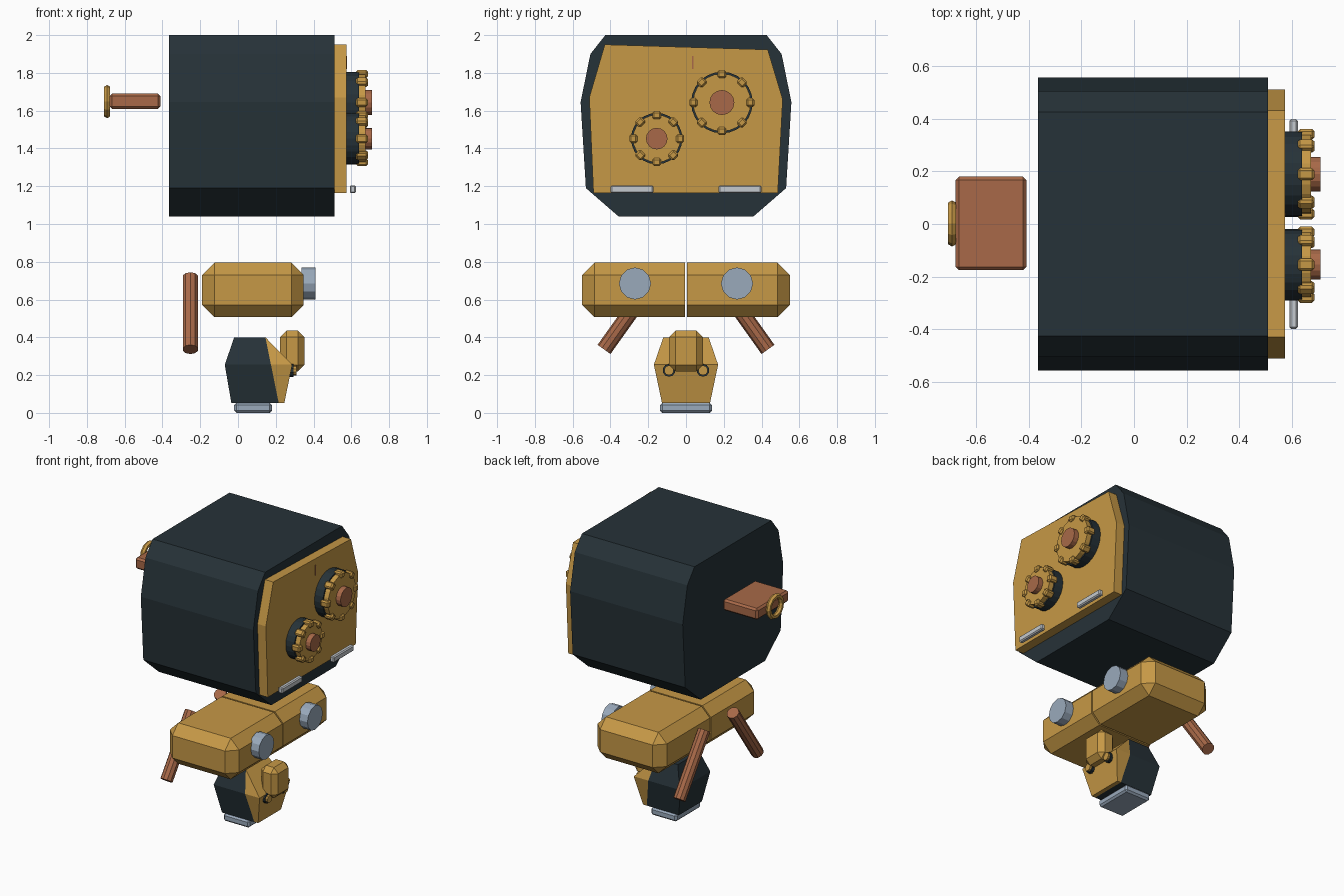
import bpy, bmesh, math
from mathutils import Matrix, Vector

if "Cube" in bpy.data.objects:
    bpy.data.objects.remove(bpy.data.objects["Cube"])


def material(name, rgb):
    m = bpy.data.materials.new(name)
    m.diffuse_color = (*rgb, 1)
    m.use_nodes = True
    m.node_tree.nodes["Principled BSDF"].inputs["Base Color"].default_value = m.diffuse_color
    return m


DARK = material("dark slate", (0.0194, 0.0319, 0.0395))
GOLD = material("brass", (0.565, 0.315, 0.061))
COPPER = material("copper", (0.392, 0.141, 0.065))
SILVER = material("silver", (0.56, 0.59, 0.62))
STEEL = material("blue steel", (0.32, 0.40, 0.50))


def finish(bm, name, *mats):
    bmesh.ops.recalc_face_normals(bm, faces=bm.faces)
    me = bpy.data.meshes.new(name)
    bm.to_mesh(me)
    bm.free()
    for m in mats:
        me.materials.append(m)
    ob = bpy.data.objects.new(name, me)
    bpy.context.collection.objects.link(ob)
    return ob


def add_box(bm, lo, hi, bevel=0.0, matrix=None):
    """Box between two corners with chamfered edges."""
    lo, hi = Vector(lo), Vector(hi)
    t = bmesh.new()
    bmesh.ops.create_cube(t, size=1, matrix=Matrix.Translation((lo + hi) / 2) @ Matrix.Diagonal((*(hi - lo), 1)))
    if bevel:
        bmesh.ops.bevel(t, geom=t.edges[:], offset=bevel, segments=1, affect='EDGES')
    if matrix:
        t.transform(matrix)
    me = bpy.data.meshes.new("tmp")
    t.to_mesh(me)
    t.free()
    bm.from_mesh(me)
    bpy.data.meshes.remove(me)


def box(name, mat, lo, hi, bevel=0.0):
    bm = bmesh.new()
    add_box(bm, lo, hi, bevel)
    return finish(bm, name, mat)


def rod(name, mat, a, b, r, sides):
    """Cylinder between two points."""
    a, b = Vector(a), Vector(b)
    rot = (b - a).to_track_quat('Z', 'Y').to_matrix().to_4x4()
    bm = bmesh.new()
    bmesh.ops.create_cone(bm, cap_ends=True, segments=sides, radius1=r, radius2=r, depth=(b - a).length,
                          matrix=Matrix.Translation((a + b) / 2) @ rot)
    return finish(bm, name, mat)


def disc_x(name, mat, x0, x1, y, z, r, sides):
    return rod(name, mat, (x0, y, z), (x1, y, z), r, sides)


def loft(bm, rings):
    """Skin closed rings of points and cap both ends."""
    vs = [[bm.verts.new(p) for p in ring] for ring in rings]
    n = len(vs[0])
    for a, b in zip(vs, vs[1:]):
        for i in range(n):
            bm.faces.new((a[i], a[(i + 1) % n], b[(i + 1) % n], b[i]))
    bm.faces.new(vs[0])
    bm.faces.new(vs[-1])


def prism_x(name, mat, x0, x1, yz):
    bm = bmesh.new()
    loft(bm, [[(x, y, z) for y, z in yz] for x in (x0, x1)])
    return finish(bm, name, mat)


# Head block and face plate
half = [(0.427, 2.0), (0.506, 1.9), (0.558, 1.645), (0.53, 1.19), (0.357, 1.04)]
prism_x("head", DARK, -0.365, 0.51, half + [(-y, z) for y, z in reversed(half)])
prism_x("face_plate", GOLD, 0.51, 0.575, [(-0.43, 1.95), (0.433, 1.923), (0.512, 1.66),
                                          (0.486, 1.163), (-0.49, 1.163), (-0.512, 1.67)])
box("face_mark", COPPER, (0.57, 0.033, 1.82), (0.578, 0.041, 1.89))

# Gear eyes: dark barrel, brass toothed disc, copper pupil
for side, y, z, r, pupil in (("right", 0.19, 1.643, 0.163, 0.066), ("left", -0.155, 1.452, 0.136, 0.057)):
    disc_x(side + "_eye_barrel", DARK, 0.57, 0.64, y, z, r, 24)
    disc_x(side + "_eye_disc", GOLD, 0.63, 0.675, y, z, r - 0.01, 24)
    disc_x(side + "_eye_pupil", COPPER, 0.66, 0.71, y, z, pupil, 16)
    bm = bmesh.new()
    for i in range(8):
        turn = Matrix.Translation((0, y, z)) @ Matrix.Rotation(i * math.pi / 4, 4, 'X')
        add_box(bm, (0.624, -0.023, r - 0.033), (0.687, 0.023, r + 0.009), 0.009, turn)
    finish(bm, side + "_eye_teeth", GOLD)

# Silver mouth bars
box("left_mouth_bar", SILVER, (0.592, -0.4, 1.163), (0.624, -0.173, 1.205), 0.007)
box("right_mouth_bar", SILVER, (0.592, 0.173, 1.163), (0.624, 0.4, 1.205), 0.007)

# Winding key behind the head
box("key_blade", COPPER, (-0.68, -0.176, 1.61), (-0.41, 0.18, 1.69), 0.013)
bpy.ops.mesh.primitive_torus_add(major_segments=12, minor_segments=6, major_radius=0.07, minor_radius=0.018,
                                 location=(-0.693, 0.002, 1.648), rotation=(0, math.pi / 2, 0))
ring = bpy.context.object
ring.name = "key_ring"
ring.data.materials.append(GOLD)

# Torso in two mirrored halves with a narrow seam
bm = bmesh.new()
add_box(bm, (-0.19, -0.55, 0.507), (0.348, 0.55, 0.795), 0.065)
cut = bmesh.ops.bisect_plane(bm, geom=bm.verts[:] + bm.edges[:] + bm.faces[:],
                             plane_co=(0, 0.005, 0), plane_no=(0, 1, 0), clear_inner=True)
bmesh.ops.edgeloop_fill(bm, edges=[e for e in cut["geom_cut"] if isinstance(e, bmesh.types.BMEdge)])
torso = finish(bm, "torso", GOLD)
mir = torso.modifiers.new("mirror", 'MIRROR')
mir.use_axis = (False, True, False)
mir.use_mirror_merge = False

# Lower body: flared block, brass in front of a slanted cut
bm = bmesh.new()
loft(bm, [[(x0, -y, z), (x1, -y, z), (x1, y, z), (x0, y, z)] for x0, x1, y, z in
          ((-0.035, 0.245, 0.127, 0.052), (-0.07, 0.287, 0.17, 0.255), (-0.02, 0.145, 0.12, 0.40))])
co, no = Vector((0.215, 0, 0.055)), Vector((0.345, 0, 0.07)).normalized()
bmesh.ops.bisect_plane(bm, geom=bm.verts[:] + bm.edges[:] + bm.faces[:], plane_co=co, plane_no=no)
for f in bm.faces:
    f.material_index = int((f.calc_center_median() - co).dot(no) > 0)
finish(bm, "lower_body", DARK, GOLD)
box("nose_block", GOLD, (0.222, -0.09, 0.22), (0.352, 0.09, 0.435), 0.034)
box("foot", STEEL, (-0.02, -0.137, 0.0), (0.18, 0.137, 0.053), 0.012)

# Paired parts: chest lamps, slanted arms, small studs
for side, s in (("left", -1), ("right", 1)):
    disc_x(side + "_chest_lamp", STEEL, 0.335, 0.41, s * 0.27, 0.685, 0.085, 12)
    rod(side + "_arm", COPPER, (-0.252, s * 0.434, 0.336), (-0.252, s * 0.16, 0.72), 0.042, 10)
    disc_x(side + "_stud_collar", DARK, 0.25, 0.295, s * 0.09, 0.225, 0.034, 10)
    disc_x(side + "_stud", GOLD, 0.27, 0.31, s * 0.09, 0.225, 0.026, 10)
